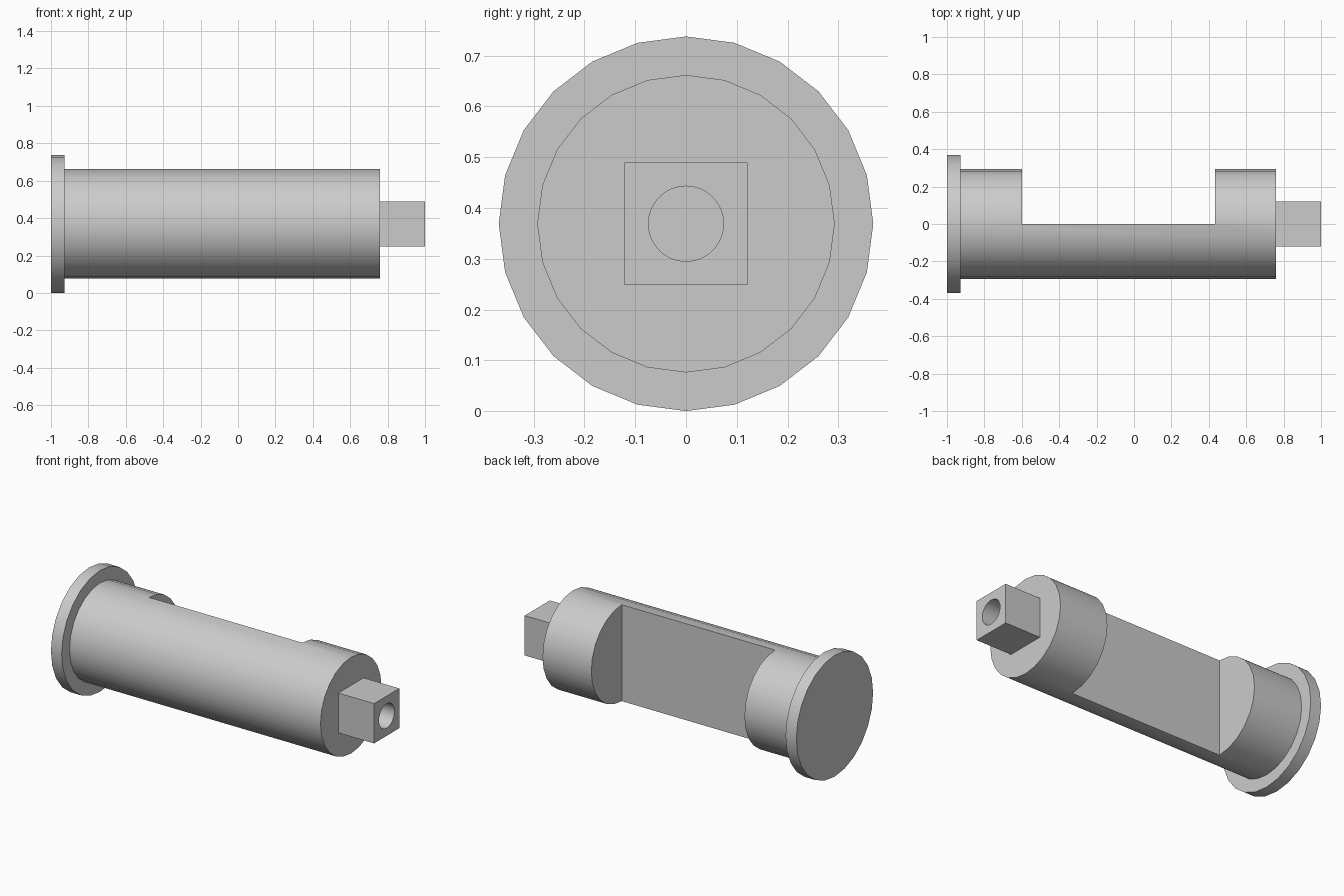
import bpy
import bmesh
from math import cos, sin, tau, radians
from mathutils import Matrix

cube = bpy.data.objects.get("Cube")
if cube:
    bpy.data.objects.remove(cube, do_unlink=True)

AXIS_Z = 0.369

steel = bpy.data.materials.new("light grey steel")
steel.use_nodes = True
GREY = (0.6, 0.6, 0.6, 1)
steel.diffuse_color = GREY
steel.node_tree.nodes["Principled BSDF"].inputs["Base Color"].default_value = GREY


def finish(name, bm):
    bmesh.ops.recalc_face_normals(bm, faces=bm.faces)
    mesh = bpy.data.meshes.new(name)
    bm.to_mesh(mesh)
    bm.free()
    mesh.materials.append(steel)
    obj = bpy.data.objects.new(name, mesh)
    bpy.context.collection.objects.link(obj)
    return obj


def lathe(name, profile, sides):
    """Closed solid turned around the long axis from (x, radius) steps."""
    bm = bmesh.new()
    rings = [[bm.verts.new((x, r * cos(tau * i / sides), AXIS_Z + r * sin(tau * i / sides)))
              for i in range(sides)] for x, r in profile]
    for a, b in zip(rings, rings[1:]):
        for i in range(sides):
            j = (i + 1) % sides
            bm.faces.new((a[i], a[j], b[j], b[i]))
    bm.faces.new(rings[0])
    bm.faces.new(rings[-1])
    return finish(name, bm)


def box(name, x0, x1, y0, y1, half_z):
    bm = bmesh.new()
    place = Matrix.Translation(((x0 + x1) / 2, (y0 + y1) / 2, AXIS_Z))
    size = Matrix.Diagonal((x1 - x0, y1 - y0, half_z * 2, 1))
    bmesh.ops.create_cube(bm, size=1, matrix=place @ size)
    return finish(name, bm)


def cut(obj, cutter):
    cutter.hide_render = True
    mod = obj.modifiers.new("cut", "BOOLEAN")
    mod.operation = "DIFFERENCE"
    mod.solver = "EXACT"
    mod.object = cutter
    bpy.context.view_layer.objects.active = obj
    bpy.ops.object.modifier_apply(modifier=mod.name)
    bpy.data.objects.remove(cutter, do_unlink=True)


# Flanged round shaft with its rear half milled away in the middle
shaft = lathe("flanged_shaft", [(-1, 0.369), (-0.928, 0.369), (-0.928, 0.293), (0.76, 0.293)], 24)
cut(shaft, box("notch_cutter", -0.598, 0.432, 0, 0.5, 0.5))

# Square drive end with a round bore
drive = box("square_drive", 0.76, 1, -0.121, 0.121, 0.121)
cut(drive, lathe("bore_cutter", [(0.77, 0.074), (1.1, 0.074)], 48))

# Smooth the turned surfaces, keep edges crisp
for obj in (shaft, drive):
    bpy.ops.object.select_all(action="DESELECT")
    obj.select_set(True)
    bpy.context.view_layer.objects.active = obj
    bpy.ops.object.shade_smooth_by_angle(angle=radians(30))
